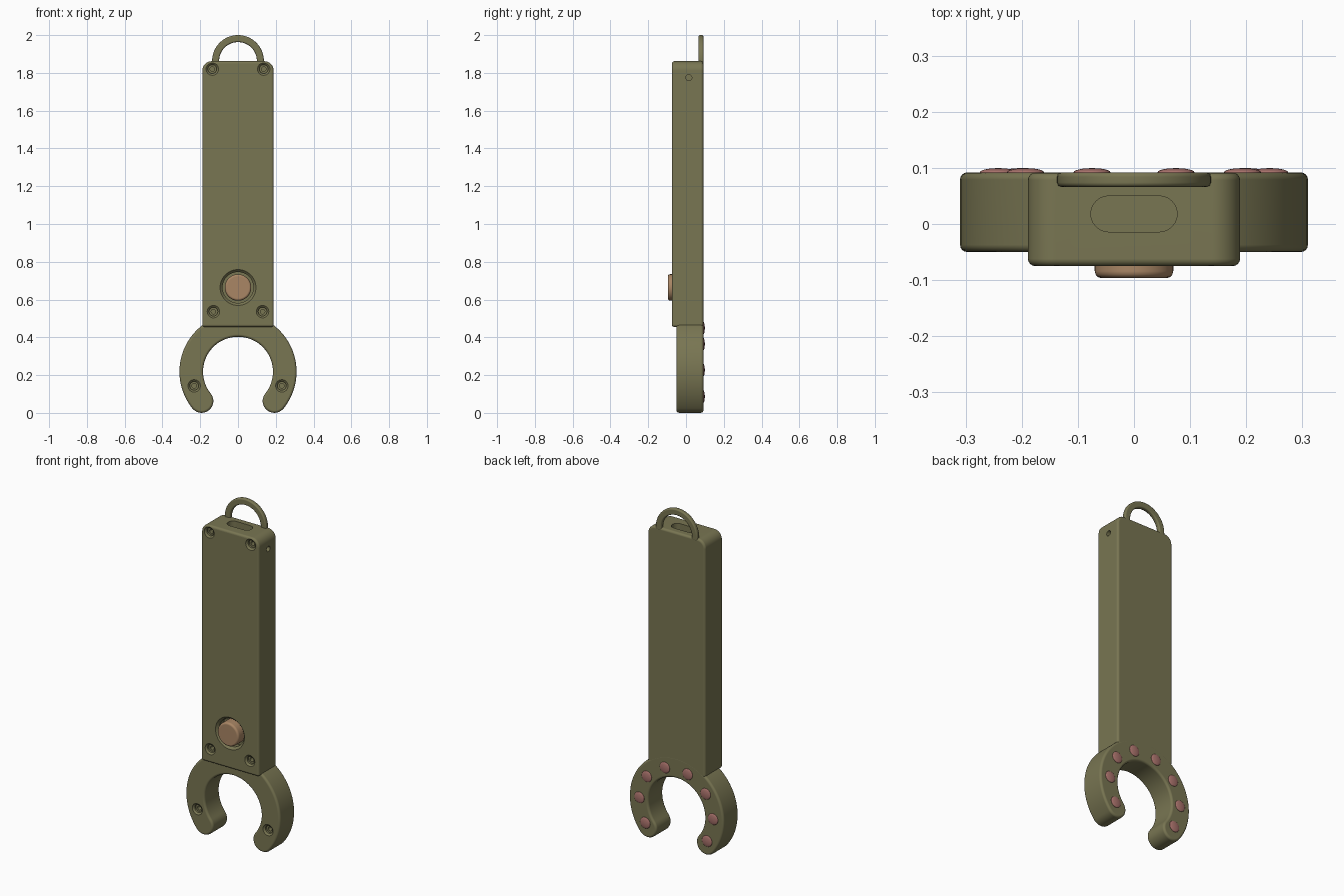
import bpy, bmesh
from math import sin, cos, pi, radians
from mathutils import Matrix

if "Cube" in bpy.data.objects:
    bpy.data.objects.remove(bpy.data.objects["Cube"])


def material(name, rgb):
    m = bpy.data.materials.new(name)
    m.diffuse_color = (*rgb, 1)
    m.use_nodes = True
    m.node_tree.nodes["Principled BSDF"].inputs["Base Color"].default_value = m.diffuse_color
    return m


OLIVE = material("olive", (0.19, 0.18, 0.085))
TAN = material("tan", (0.40, 0.24, 0.13))
PINK = material("pink", (0.40, 0.17, 0.15))


def arc(cx, cz, r, a0, a1, n):
    return [(cx + r * cos(radians(a0 + (a1 - a0) * i / n)),
             cz + r * sin(radians(a0 + (a1 - a0) * i / n))) for i in range(n + 1)]


def finish(name, bm, mat):
    bmesh.ops.remove_doubles(bm, verts=bm.verts, dist=1e-5)
    bmesh.ops.recalc_face_normals(bm, faces=bm.faces)
    me = bpy.data.meshes.new(name)
    bm.to_mesh(me)
    bm.free()
    ob = bpy.data.objects.new(name, me)
    bpy.context.collection.objects.link(ob)
    if mat:
        me.materials.append(mat)
    return ob


def activate(ob):
    bpy.ops.object.select_all(action='DESELECT')
    ob.select_set(True)
    bpy.context.view_layer.objects.active = ob


def smooth(ob):
    activate(ob)
    bpy.ops.object.shade_smooth_by_angle(angle=radians(35))
    ob.modifiers.new("normals", 'WEIGHTED_NORMAL').keep_sharp = True


def prism(name, pts, y0, y1, mat=None, bevel=0.0):
    """Extrude an x-z outline along y, with rounded rims."""
    bm = bmesh.new()
    f = bm.faces.new([bm.verts.new((x, y0, z)) for x, z in pts])
    ext = bmesh.ops.extrude_face_region(bm, geom=[f], use_keep_orig=True)
    bmesh.ops.translate(bm, vec=(0, y1 - y0, 0),
                        verts=[v for v in ext["geom"] if isinstance(v, bmesh.types.BMVert)])
    ob = finish(name, bm, mat)
    if bevel:
        b = ob.modifiers.new("bevel", 'BEVEL')
        b.width, b.segments, b.use_clamp_overlap = bevel, 4, False
        b.limit_method, b.angle_limit = 'ANGLE', radians(40)
        activate(ob)
        bpy.ops.object.modifier_apply(modifier="bevel")
    return ob


def lathe(name, profile, x, z, mat=None, n=32):
    """Revolve (radius, y) points about an axis along y."""
    bm = bmesh.new()
    rings = [[bm.verts.new((x + r * cos(2 * pi * i / n), y, z + r * sin(2 * pi * i / n)))
              for i in range(n)] for r, y in profile]
    for a, b in zip(rings, rings[1:]):
        for i in range(n):
            j = (i + 1) % n
            bm.faces.new((a[i], a[j], b[j], b[i]))
    bm.faces.new(rings[0])
    bm.faces.new(rings[-1])
    return finish(name, bm, mat)


def cut(ob, cutters):
    for c in cutters:
        m = ob.modifiers.new("cut", 'BOOLEAN')
        m.object, m.operation, m.solver = c, 'DIFFERENCE', 'EXACT'
        activate(ob)
        bpy.ops.object.modifier_apply(modifier="cut")
        bpy.data.objects.remove(c)


def screw_cutter(x, z, y):
    return lathe("screw_cutter", [(0.036, y - 0.003), (0.033, y), (0.023, y + 0.009),
                                  (0.023, y + 0.02), (0.012, y + 0.02), (0.012, y + 0.05)], x, z)


# Handle body
W, TOP, BOT, FRONT, BACK = 0.189, 1.862, 0.455, -0.075, 0.0915
outline = [(-W, BOT), (W, BOT)] + arc(W - 0.05, TOP - 0.05, 0.05, 0, 90, 10) \
    + arc(-W + 0.05, TOP - 0.05, 0.05, 90, 180, 10)
body = prism("handle_body", outline, FRONT, BACK, OLIVE, 0.013)
cutters = [screw_cutter(s * x, z, FRONT) for s in (-1, 1) for x, z in ((0.136, 1.82), (0.13, 0.536))]

# Button well, side hole and top slot
cutters.append(lathe("well_cutter", [(0.097, FRONT - 0.002), (0.095, FRONT), (0.082, FRONT + 0.014),
                                     (0.082, FRONT + 0.05)], 0, 0.664, n=48))
side = lathe("side_cutter", [(0.016, -0.22), (0.016, -0.14)], 0.015, 1.775)
side.data.transform(Matrix.Rotation(pi / 2, 4, 'Z'))
slot = prism("slot_cutter", arc(0.045, -0.018, 0.032, -90, 90, 12)
             + arc(-0.045, -0.018, 0.032, 90, 270, 12), 1.79, 1.9)
slot.data.transform(Matrix.Rotation(pi / 2, 4, 'X'))
cut(body, cutters + [side, slot])
smooth(body)

# Push button
smooth(lathe("push_button", [(0.07, -0.02), (0.07, -0.084), (0.0685, -0.09), (0.0645, -0.0945),
                             (0.058, -0.0965)], 0, 0.664, TAN, 48))

# Open ring head with rounded tips
CZ, RO, RI, END = 0.218, 0.31, 0.185, 38.8
mid, tip = (RO + RI) / 2, (RO - RI) / 2
ex, ez = mid * cos(radians(END)), CZ - mid * sin(radians(END))
head = arc(0, CZ, RO, -END, 180 + END, 80) + arc(-ex, ez, tip, 180 + END, 360 + END, 20)[1:] \
    + arc(0, CZ, RI, 180 + END, -END, 64)[1:] + arc(ex, ez, tip, 180 - END, 360 - END, 20)[1:-1]
ring = prism("ring_head", head, -0.05, 0.092, OLIVE, 0.013)
cut(ring, [screw_cutter(s * 0.232, 0.143, -0.05) for s in (-1, 1)])
smooth(ring)

# Dome lamps on the back of the ring
dome = [(0.033, 0.085), (0.033, 0.092)] + [(0.033 * cos(radians(a)), 0.092 + 0.0075 * sin(radians(a)))
                                           for a in (15, 30, 45, 60, 75, 87)]
for s in (-1, 1):
    for i in range(4):
        a = radians(18 + 35 * i)
        smooth(lathe("dome_lamp", dome, s * 0.242 * sin(a), CZ + 0.242 * cos(a), PINK, 24))

# Hanging loop
loop = [(0.137, 1.845)] + arc(0, 1.863, 0.137, 0, 180, 40) + [(-0.137, 1.845), (-0.1, 1.845)] \
    + arc(0, 1.863, 0.1, 180, 0, 32) + [(0.1, 1.845)]
smooth(prism("hanging_loop", loop, 0.066, 0.092, OLIVE, 0.008))
